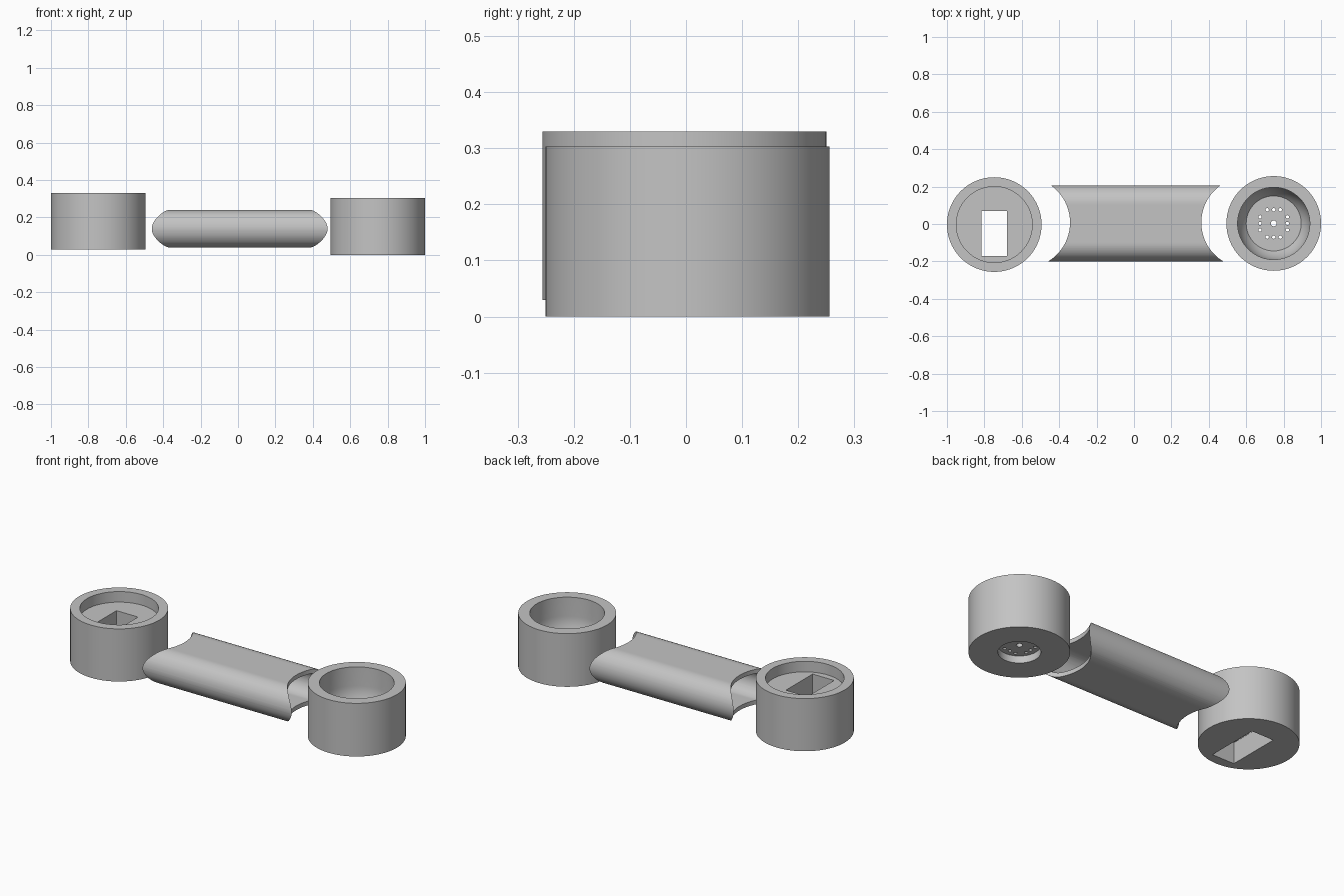
import bpy, bmesh, math
from mathutils import Matrix, Vector

if "Cube" in bpy.data.objects:
    bpy.data.objects.remove(bpy.data.objects["Cube"], do_unlink=True)

# Single grey plastic
grey = bpy.data.materials.new("plain_grey")
grey.use_nodes = True
grey.diffuse_color = (0.55, 0.55, 0.55, 1)
grey.node_tree.nodes["Principled BSDF"].inputs["Base Color"].default_value = (0.55, 0.55, 0.55, 1)


def finish(name, bm):
    bmesh.ops.recalc_face_normals(bm, faces=bm.faces)
    mesh = bpy.data.meshes.new(name)
    bm.to_mesh(mesh)
    bm.free()
    mesh.materials.append(grey)
    obj = bpy.data.objects.new(name, mesh)
    bpy.context.collection.objects.link(obj)
    return obj


def lathe(name, profile, center):
    """Spin an (r, z) profile around the vertical axis."""
    bm = bmesh.new()
    verts = [bm.verts.new((r, 0, z)) for r, z in profile]
    edges = [bm.edges.new(pair) for pair in zip(verts, verts[1:])]
    bmesh.ops.spin(bm, geom=verts + edges, cent=(0, 0, 0), axis=(0, 0, 1),
                   angle=math.tau, steps=96, use_duplicate=False)
    bmesh.ops.remove_doubles(bm, verts=bm.verts, dist=1e-5)
    bmesh.ops.translate(bm, verts=bm.verts, vec=Vector((*center, 0)))
    return finish(name, bm)


def drum(name, x, y, radius, z0, z1, sides=24):
    return lathe_free(name, x, y, radius, z0, z1, sides)


def lathe_free(name, x, y, radius, z0, z1, sides):
    bm = bmesh.new()
    bmesh.ops.create_cone(bm, cap_ends=True, segments=sides, radius1=radius, radius2=radius,
                          depth=z1 - z0, matrix=Matrix.Translation((x, y, (z0 + z1) / 2)))
    return finish(name, bm)


def block(name, low, high):
    low, high = Vector(low), Vector(high)
    bm = bmesh.new()
    bmesh.ops.create_cube(bm, size=1, matrix=Matrix.Translation((low + high) / 2)
                          @ Matrix.Diagonal((*(high - low), 1)))
    return finish(name, bm)


def stadium_bar(name, half_length, flat, radius, y, z):
    """Bar along x with a flat-topped, round-sided section."""
    bm = bmesh.new()
    ring, steps = [], 32
    for side in (1, -1):
        for i in range(steps + 1):
            a = math.pi * i / steps - math.pi / 2
            ring.append(bm.verts.new((-half_length, y + side * (flat + radius * math.cos(a)),
                                      z + side * radius * math.sin(a))))
    face = bm.faces.new(ring)
    moved = bmesh.ops.extrude_face_region(bm, geom=[face], use_keep_orig=True)["geom"]
    bmesh.ops.translate(bm, vec=(2 * half_length, 0, 0),
                        verts=[v for v in moved if isinstance(v, bmesh.types.BMVert)])
    return finish(name, bm)


def cut(obj, cutters):
    """Subtract the cutters, bake the result and remove them."""
    for c in cutters:
        c.hide_render = True
        mod = obj.modifiers.new("cut", "BOOLEAN")
        mod.operation, mod.solver, mod.object = "DIFFERENCE", "EXACT", c
    bpy.context.view_layer.update()
    baked = bpy.data.meshes.new_from_object(obj.evaluated_get(bpy.context.evaluated_depsgraph_get()))
    obj.modifiers.clear()
    obj.data = baked
    for c in cutters:
        bpy.data.objects.remove(c, do_unlink=True)


R = 0.253

# Cup with a shallow recess and a stepped rectangular slot through its floor
lx, ly = -0.747, -0.003
slot_cup = lathe("slot_cup", [(0, 0.03), (R, 0.03), (R, 0.33), (0.203, 0.33),
                              (0.203, 0.27), (0, 0.27)], (lx, ly))
cut(slot_cup, [block("slot_cutter", (lx - 0.068, -0.17, -0.1), (lx + 0.068, 0.07, 0.5)),
               block("pocket_cutter", (lx - 0.069, -0.2, -0.1), (lx + 0.069, 0.105, 0.15))])

# Cup with a deep round-bottomed bowl and a perforated floor
rx, ry = 0.747, 0.003
bowl, floor_r, floor_z = 0.193, 0.147, 0.07
end = math.acos(floor_r / bowl)
mid_z = floor_z + bowl * math.sin(end)
arc = [(bowl * math.cos(end * i / 12), mid_z - bowl * math.sin(end * i / 12)) for i in range(13)]
bowl_cup = lathe("bowl_cup", [(0, 0.04), (0.107, 0.04), (0.107, 0), (R, 0), (R, 0.303),
                              (bowl, 0.303)] + arc + [(0, floor_z)], (rx, ry))
spots = [(0, 0, 0.016)]
for quarter in range(4):
    turn = Matrix.Rotation(quarter * math.pi / 2, 2)
    for across in (-0.035, 0, 0.035):
        spots.append((*(turn @ Vector((across, 0.073))), 0.009))
cut(bowl_cup, [drum("hole_cutter", rx + x, ry + y, r, 0.02, 0.1, 16) for x, y, r in spots])

# Hollow handle with ends scooped to follow the cups
hy, hz = 0.003, 0.14
handle = stadium_bar("handle", 0.5, 0.104, 0.1, hy, hz)
cut(handle, [stadium_bar("bore_cutter", 0.6, 0.104, 0.076, hy, hz)]
    + [drum("end_cutter", 0.009 + s * 0.594, 0.008, 0.243, -0.1, 0.4, 128) for s in (-1, 1)])

# Smooth round walls, keep crisp edges
bpy.ops.object.select_all(action="DESELECT")
for obj in (slot_cup, bowl_cup, handle):
    obj.select_set(True)
    bpy.context.view_layer.objects.active = obj
bpy.ops.object.shade_smooth_by_angle(angle=math.radians(30))
